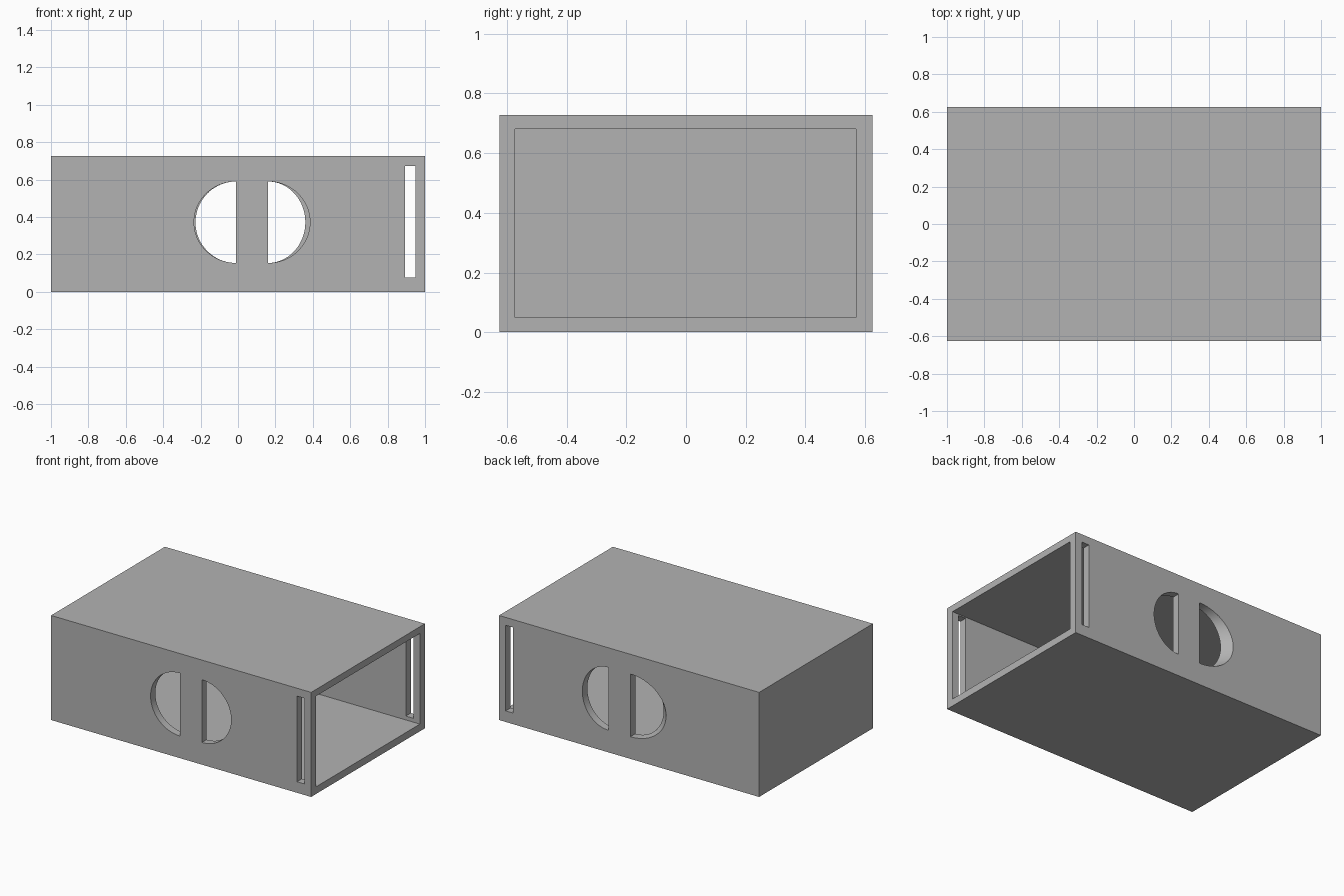
import bpy
import bmesh
import math

old = bpy.data.objects.get("Cube")
if old:
    bpy.data.objects.remove(old, do_unlink=True)

# Single grey finish
grey = bpy.data.materials.new("plain_grey")
grey.use_nodes = True
colour = (0.45, 0.45, 0.45, 1)
grey.diffuse_color = colour
grey.node_tree.nodes["Principled BSDF"].inputs["Base Color"].default_value = colour


def finish(name, bm):
    bmesh.ops.recalc_face_normals(bm, faces=bm.faces)
    mesh = bpy.data.meshes.new(name)
    bm.to_mesh(mesh)
    bm.free()
    mesh.materials.append(grey)
    obj = bpy.data.objects.new(name, mesh)
    bpy.context.collection.objects.link(obj)
    return obj


def block(name, low, high):
    bm = bmesh.new()
    bmesh.ops.create_cube(bm, size=1)
    for v in bm.verts:
        v.co = [(a + b) / 2 + c * (b - a) for a, b, c in zip(low, high, v.co)]
    return finish(name, bm)


def half_disc(name, x, side, near, far):
    """Prism along y with a half-ellipse outline; near and far are (y, width)."""
    bm = bmesh.new()
    rings = []
    steps = 40
    for y, width in (near, far):
        angles = [math.pi * (i / steps - 0.5) for i in range(steps + 1)]
        rings.append([bm.verts.new((x + side * width * math.cos(a), y,
                                    0.372 + 0.218 * math.sin(a))) for a in angles])
    bm.faces.new(rings[0])
    bm.faces.new(rings[1])
    count = steps + 1
    for i in range(count):
        j = (i + 1) % count
        bm.faces.new((rings[0][i], rings[0][j], rings[1][j], rings[1][i]))
    return finish(name, bm)


# Outer box
case = block("open_case", (-1, -0.625, 0), (1, 0.625, 0.727))

# Cavity open at one end, slots near the opening, and half-round windows
cutters = [
    block("cavity_cutter", (-0.95, -0.573, 0.05), (1.1, 0.57, 0.68)),
    block("slot_cutter", (0.892, -0.7, 0.077), (0.95, 0.7, 0.672)),
    half_disc("front_right_window_cutter", -0.01, -1, (-0.7, 0.225), (-0.5, 0.225)),
    half_disc("front_left_window_cutter", 0.16, 1, (-0.7, 0.225), (-0.5, 0.225)),
    half_disc("back_right_window_cutter", -0.01, -1, (0.54, 0.186), (0.655, 0.306)),
    half_disc("back_left_window_cutter", 0.16, 1, (0.54, 0.2), (0.655, 0.2)),
]
for cutter in cutters:
    cutter.hide_render = True
    mod = case.modifiers.new(cutter.name, "BOOLEAN")
    mod.operation = "DIFFERENCE"
    mod.solver = "EXACT"
    mod.object = cutter

# Bake the cuts and drop the helpers
bpy.context.view_layer.update()
graph = bpy.context.evaluated_depsgraph_get()
baked = bpy.data.meshes.new_from_object(case.evaluated_get(graph))
case.modifiers.clear()
case.data = baked
for cutter in cutters:
    bpy.data.objects.remove(cutter, do_unlink=True)

# Smooth window curves, crisp box edges
bpy.context.view_layer.objects.active = case
case.select_set(True)
bpy.ops.object.shade_smooth_by_angle(angle=math.radians(30))
